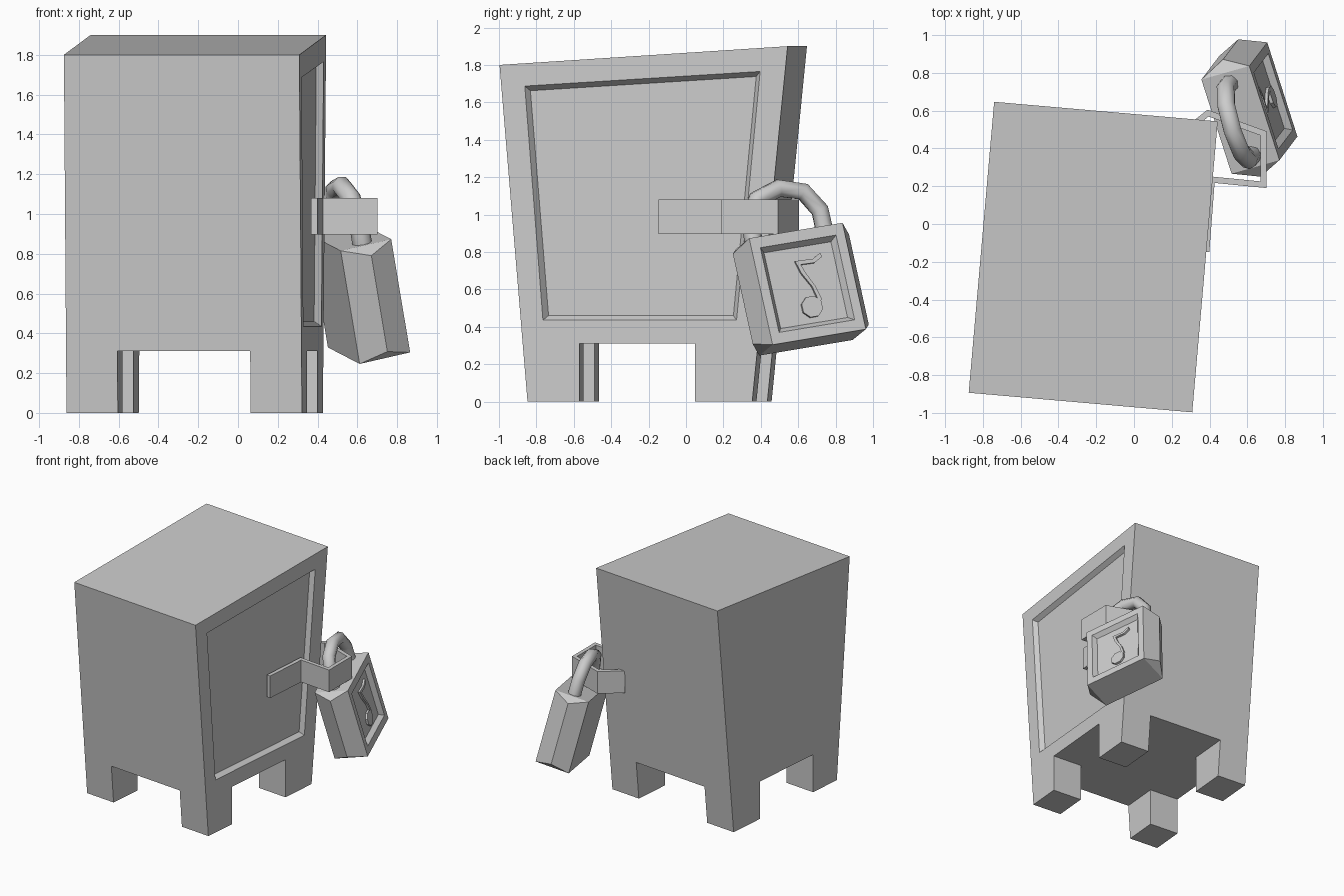
import bpy, bmesh, math
from mathutils import Vector

if "Cube" in bpy.data.objects:
    bpy.data.objects.remove(bpy.data.objects["Cube"])

def finish(bm, name):
    bmesh.ops.recalc_face_normals(bm, faces=bm.faces)
    me = bpy.data.meshes.new(name)
    bm.to_mesh(me)
    bm.free()
    ob = bpy.data.objects.new(name, me)
    bpy.context.collection.objects.link(ob)
    return ob

A = math.radians(5)

def cab(u, v, z):
    """Cabinet frame, turned 5 degrees clockwise."""
    return Vector((-0.216 + u * math.cos(A) + v * math.sin(A),
                   -0.175 - u * math.sin(A) + v * math.cos(A), z))

def vfront(z): return -0.623 - 0.15 * z / 1.8
def vback(z): return 0.583 + 0.19 * z / 1.9

# Cabinet body with four corner legs and a recessed door on the right
HW, LEG = 0.594, 0.31
us = (-HW, -0.335, 0.335, HW)
bm = bmesh.new()
def grid(z):
    return [[bm.verts.new(cab(u, v, z)) for v in (vfront(z), -0.344, 0.277, vback(z))] for u in us]
mid, low = grid(LEG), grid(0)
for i in range(3):
    for j in range(3):
        idx = [(i, j), (i + 1, j), (i + 1, j + 1), (i, j + 1)]
        if i != 1 and j != 1:
            bm.faces.new([low[a][b] for a, b in idx])
            for (a, b), (c, d) in zip(idx, idx[1:] + idx[:1]):
                bm.faces.new((low[a][b], low[c][d], mid[c][d], mid[a][b]))
        else:
            bm.faces.new([mid[a][b] for a, b in idx])
bmesh.ops.delete(bm, geom=[v for v in bm.verts if not v.link_faces], context='VERTS')
fl, fr = (bm.verts.new(cab(u, vfront(1.8), 1.8)) for u in (-HW, HW))
bl, br = (bm.verts.new(cab(u, vback(1.9), 1.9)) for u in (-HW, HW))
bm.faces.new((fl, fr, br, bl))
bm.faces.new([mid[i][0] for i in range(4)] + [fr, fl])
bm.faces.new([mid[i][3] for i in range(4)] + [br, bl])
bm.faces.new(mid[0] + [bl, fl])

# Door recess: rim on the side face, sloping walls, sunken panel
def door(pts, u):
    return [bm.verts.new(cab(u, (y + 0.227) / 0.996, z)) for y, z in pts]
rim = door([(-.765, .435), (.27, .435), (.396, 1.765), (-.862, 1.687)], HW)
pan = door([(-.738, .46), (.25, .46), (.372, 1.738), (-.835, 1.662)], HW - 0.035)
bm.faces.new(mid[3] + [rim[1], rim[0]])
bm.faces.new((mid[3][3], br, rim[2], rim[1]))
bm.faces.new((br, fr, rim[3], rim[2]))
bm.faces.new((fr, mid[3][0], rim[0], rim[3]))
for k in range(4):
    n = (k + 1) % 4
    bm.faces.new((rim[k], rim[n], pan[n], pan[k]))
bm.faces.new(pan)
finish(bm, "cabinet_body")

# Hasp: folded metal strap looping round the corner
bm = bmesh.new()
path = [(.383, -.147), (.412, .235), (.685, .208), (.685, .48), (.392, .587), (.235, .462)]
rows = [[bm.verts.new((x, y, z)) for z in (0.897, 1.08)] for x, y in path]
for a, b in zip(rows, rows[1:]):
    bm.faces.new((a[0], b[0], b[1], a[1]))
hasp = finish(bm, "hasp_strap")
m = hasp.modifiers.new("Thickness", 'SOLIDIFY')
m.thickness, m.offset, m.use_even_offset = 0.032, 0, True

# Padlock frame: w across the face, h up, n out of the face
C = Vector((.611, .614, .601))
W = Vector((-.302, .943, .157)).normalized()
N = W.cross(Vector((-.165, -.199, .966))).normalized()
H = N.cross(W)

def lock(w, h, n): return C + W * w + H * h + N * n

# Padlock body: ridged sides, sunken front panel
bm = bmesh.new()
def rect(w, h, n):
    return [bm.verts.new(lock(a * w, b * h, n)) for a, b in ((-1, -1), (1, -1), (1, 1), (-1, 1))]
T = 0.135
far, ridge, near = rect(.265, .295, -T), rect(.33, .25, 0), rect(.265, .295, T)
inner, floor = rect(.215, .235, T), rect(.19, .21, T - 0.035)
bm.faces.new(far)
bm.faces.new(floor)
for r, s in ((near, inner), (inner, floor)):
    for k in range(4):
        n = (k + 1) % 4
        bm.faces.new((r[k], r[n], s[n], s[k]))
for a, b in ((0, 1), (2, 3)):
    bm.faces.new((far[a], far[b], near[b], near[a]))
for k in range(4):
    bm.faces.new((far[k], ridge[k], near[k]))
for a, b in ((1, 2), (3, 0)):
    bm.faces.new((far[a], far[b], ridge[b], ridge[a]))
    bm.faces.new((ridge[a], ridge[b], near[b], near[a]))
finish(bm, "padlock_body")

# Raised ornament on the padlock: faceted disc with a hooked stem
def relief(outline, name):
    bm = bmesh.new()
    f = bm.faces.new([bm.verts.new(lock(w, h, T - 0.04)) for w, h in outline])
    ext = bmesh.ops.extrude_face_region(bm, geom=[f])
    bmesh.ops.translate(bm, vec=N * 0.022, verts=[g for g in ext["geom"] if isinstance(g, bmesh.types.BMVert)])
    finish(bm, name)
relief([(.005 + .06 * math.cos(k * math.pi / 4 + .4), -.123 + .06 * math.sin(k * math.pi / 4 + .4))
        for k in range(8)], "ornament_disc")
relief([(.05, -.11), (.066, -.09), (.045, -.012), (.008, .065), (-.008, .112), (.07, .11),
        (.118, .135), (.112, .158), (.065, .132), (-.035, .135), (-.015, .065), (.028, -.015)],
       "ornament_stem")

# Shackle: bent round bar
cu = bpy.data.curves.new("padlock_shackle", 'CURVE')
cu.dimensions = '3D'
cu.bevel_depth, cu.bevel_resolution, cu.use_fill_caps = 0.05, 2, True
pts = [(-.2, -.03), (-.2, .11), (-.13, .225), (0, .265), (.13, .225), (.2, .11), (.2, -.03)]
sp = cu.splines.new('POLY')
sp.points.add(len(pts) - 1)
for p, (w, h) in zip(sp.points, pts):
    p.co = (*lock(w, .295 + h, 0), 1)
sp.use_smooth = True
bpy.context.collection.objects.link(bpy.data.objects.new("padlock_shackle", cu))
